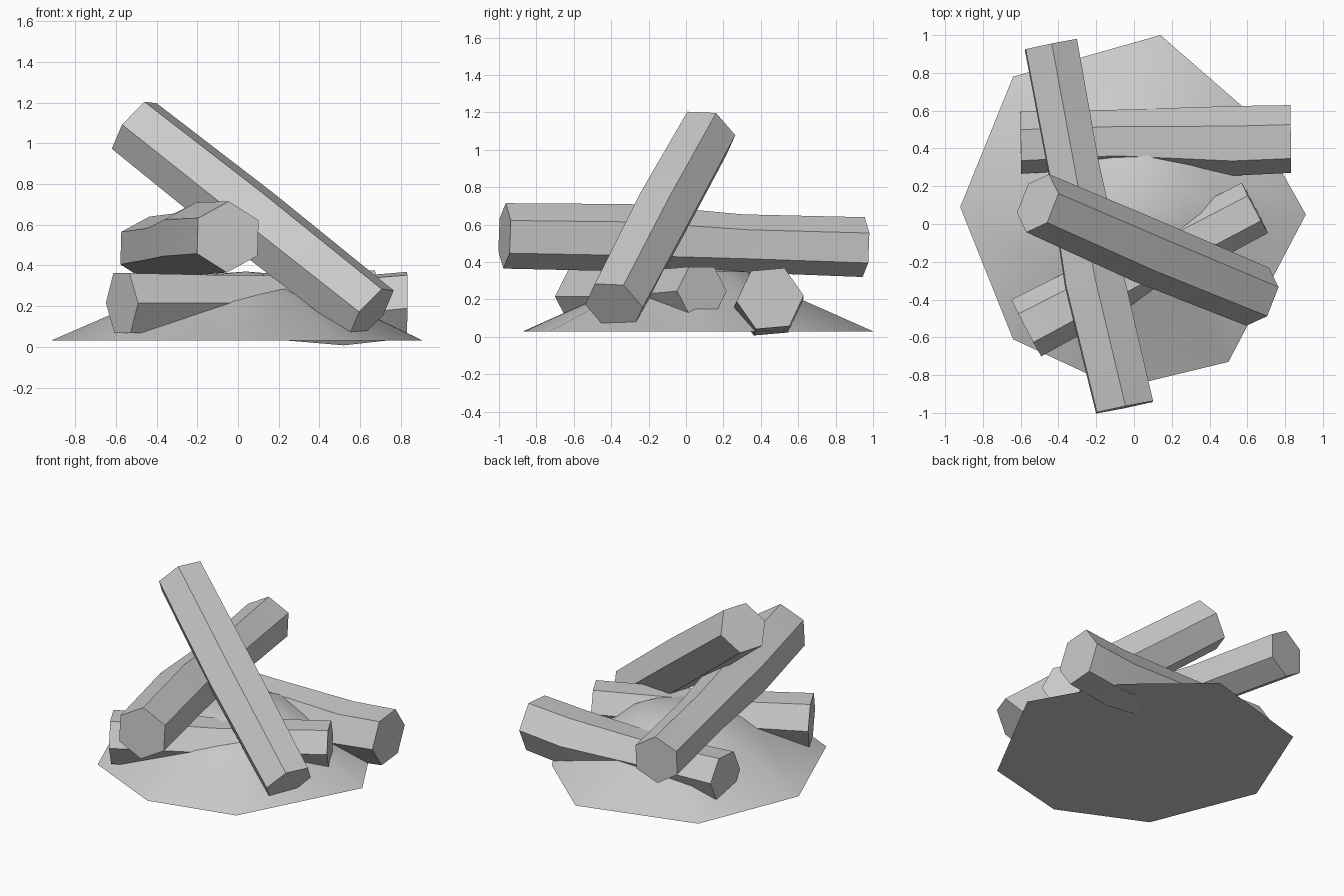
import bpy, bmesh, math
from mathutils import Vector

cube = bpy.data.objects.get("Cube")
if cube:
    bpy.data.objects.remove(cube, do_unlink=True)

grey = bpy.data.materials.new("ash_grey")
grey.use_nodes = True
colour = (0.6, 0.6, 0.6, 1)
grey.diffuse_color = colour
grey.node_tree.nodes["Principled BSDF"].inputs["Base Color"].default_value = colour


def loft(name, rings, apex=None):
    """Skin a row of equal rings; close the ends with caps or an apex."""
    bm = bmesh.new()
    rows = [[bm.verts.new(p) for p in ring] for ring in rings]
    n = len(rows[0])
    for a, b in zip(rows, rows[1:]):
        for i in range(n):
            j = (i + 1) % n
            bm.faces.new((a[i], a[j], b[j], b[i]))
    bm.faces.new(rows[0][::-1])
    if apex:
        tip = bm.verts.new(apex)
        for i in range(n):
            bm.faces.new((rows[-1][i], rows[-1][(i + 1) % n], tip))
    else:
        bm.faces.new(rows[-1])
    bmesh.ops.recalc_face_normals(bm, faces=bm.faces)
    mesh = bpy.data.meshes.new(name)
    bm.to_mesh(mesh)
    bm.free()
    mesh.materials.append(grey)
    obj = bpy.data.objects.new(name, mesh)
    bpy.context.collection.objects.link(obj)
    bpy.ops.object.select_all(action="DESELECT")
    obj.select_set(True)
    bpy.context.view_layer.objects.active = obj
    bpy.ops.object.shade_smooth_by_angle(angle=math.radians(32))


def log(name, stations, roll):
    """Six-sided log through (x, y, z, radius) stations."""
    centres = [Vector(s[:3]) for s in stations]
    d = (centres[-1] - centres[0]).normalized()
    u = Vector((0, 0, 1)).cross(d).normalized()
    v = d.cross(u)
    rings = []
    for c, s in zip(centres, stations):
        angles = [math.radians(roll + 60 * k) for k in range(6)]
        rings.append([c + s[3] * (u * math.cos(a) + v * math.sin(a)) for a in angles])
    loft(name, rings)


# Ash mound: uneven eight-sided foot, concave sides, rounded top
foot = [(0.14, 1.0), (-0.64, 0.78), (-0.92, 0.09), (-0.64, -0.61),
        (-0.08, -0.87), (0.5, -0.73), (0.91, 0.05), (0.6, 0.6)]
cx, cy = 0.04, 0.06
levels = [(1, 0.03), (0.52, 0.23), (0.28, 0.35)]
loft("ash_mound",
     [[(cx + (x - cx) * s, cy + (y - cy) * s, z) for x, y in foot] for s, z in levels],
     apex=(cx, cy, 0.37))

# Logs
log("leaning_log", [(-0.51, 0.11, 1.085, 0.165), (0.06, -0.14, 0.635, 0.175),
                    (0.655, -0.385, 0.165, 0.165)], -3)
log("upper_log", [(-0.05, -0.97, 0.54, 0.175), (-0.21, -0.3, 0.53, 0.18),
                  (-0.32, 0.3, 0.5, 0.155), (-0.44, 0.95, 0.48, 0.16)], 32)
log("back_log", [(-0.6, 0.43, 0.21, 0.165), (-0.1, 0.45, 0.2, 0.155),
                 (0.52, 0.44, 0.175, 0.185), (0.83, 0.45, 0.205, 0.18)], 5)
log("lower_log", [(-0.57, -0.55, 0.215, 0.17), (0.04, -0.23, 0.215, 0.155),
                  (0.64, 0.085, 0.245, 0.15)], 0)
